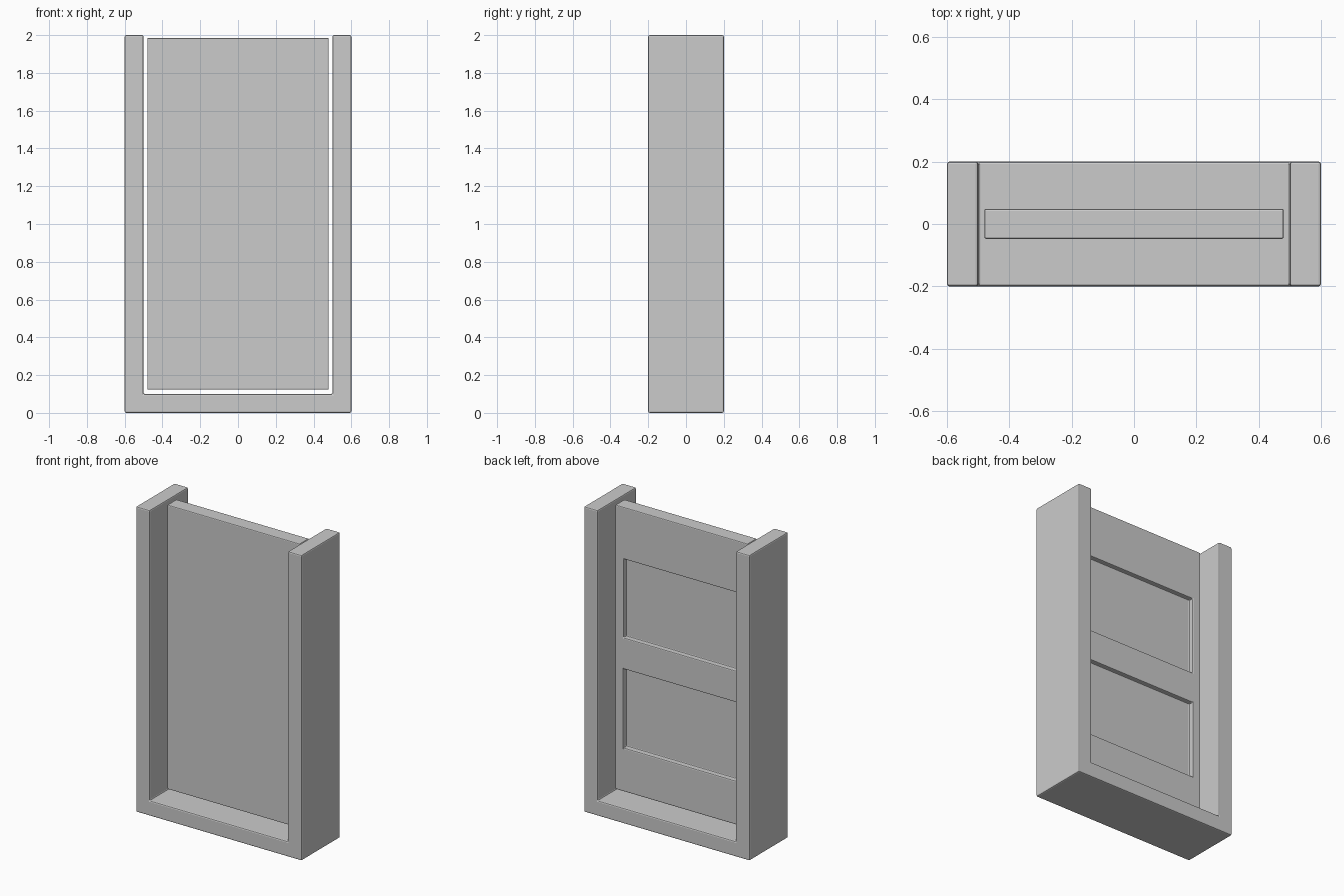
import bpy, bmesh

if "Cube" in bpy.data.objects:
    bpy.data.objects.remove(bpy.data.objects["Cube"])


def make_object(name, bm):
    bmesh.ops.recalc_face_normals(bm, faces=bm.faces)
    mesh = bpy.data.meshes.new(name)
    bm.to_mesh(mesh)
    bm.free()
    obj = bpy.data.objects.new(name, mesh)
    bpy.context.collection.objects.link(obj)
    return obj


def extrude_profile(name, points, y0, y1):
    """Extrude an x-z outline from y0 to y1."""
    bm = bmesh.new()
    face = bm.faces.new([bm.verts.new((x, y0, z)) for x, z in points])
    ext = bmesh.ops.extrude_face_region(bm, geom=[face])["geom"]
    moved = [v for v in ext if isinstance(v, bmesh.types.BMVert)]
    bmesh.ops.translate(bm, verts=moved, vec=(0, y1 - y0, 0))
    # keep the starting cap so the solid is closed
    if not face.is_valid or len([f for f in bm.faces if len(f.verts) == len(points)
                                 and all(abs(v.co.y - y0) < 1e-6 for v in f.verts)]) == 0:
        bmesh.ops.holes_fill(bm, edges=bm.edges)
    return make_object(name, bm)


def rectangle(half_x, z0, z1):
    return [(-half_x, z0), (half_x, z0), (half_x, z1), (-half_x, z1)]


def soften(obj, width):
    mod = obj.modifiers.new("soft_edges", "BEVEL")
    mod.width = width
    mod.segments = 2
    mod.limit_method = "ANGLE"


# U-shaped frame: two posts and a sill
frame = extrude_profile("frame", [(-0.6, 0), (0.6, 0), (0.6, 2), (0.5, 2),
                                  (0.5, 0.1), (-0.5, 0.1), (-0.5, 2), (-0.6, 2)], -0.2, 0.2)
soften(frame, 0.008)

# Sliding panel, plain at the front
panel = extrude_profile("panel", rectangle(0.48, 0.123, 1.985), -0.0475, 0.0475)

# Two rectangular recesses in the back of the panel
for i, z0 in enumerate((0.41, 1.13)):
    cutter = extrude_profile(f"recess_cutter_{i + 1}", rectangle(0.42, z0, z0 + 0.515), 0.0175, 0.1)
    cutter.hide_render = True
    cutter.hide_viewport = True
    cut = panel.modifiers.new("recess", "BOOLEAN")
    cut.operation = "DIFFERENCE"
    cut.solver = "EXACT"
    cut.object = cutter
soften(panel, 0.006)
